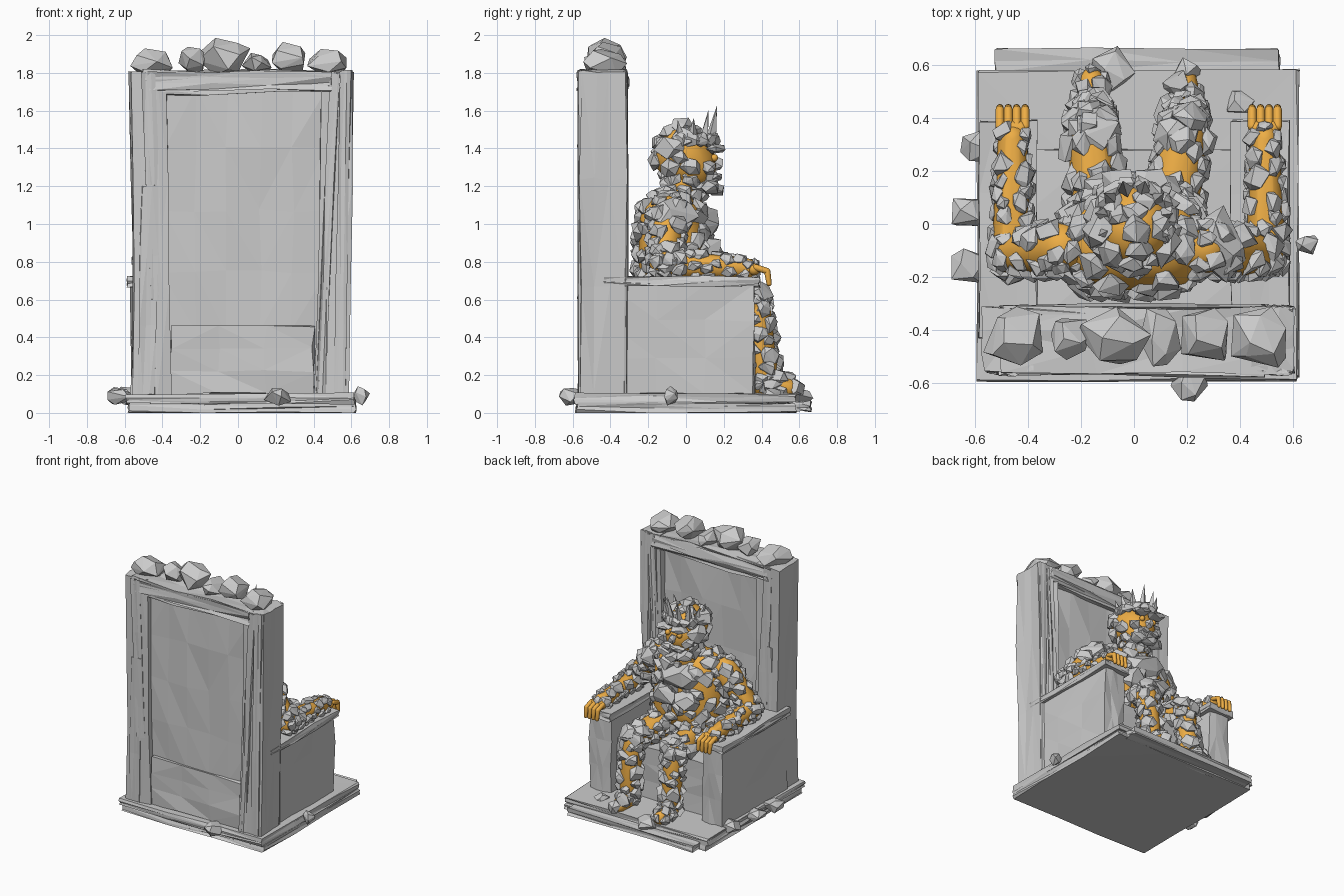
import bpy, bmesh, math, random
from mathutils import Vector as V

if "Cube" in bpy.data.objects:
    bpy.data.objects.remove(bpy.data.objects["Cube"])

random.seed(7)
gold = bpy.data.materials.new("gold")
gold.diffuse_color = (0.85, 0.42, 0.06, 1)
gold.use_nodes = True
gold.node_tree.nodes["Principled BSDF"].inputs["Base Color"].default_value = gold.diffuse_color


def finish(name, bm, mat=None, smooth=False):
    bmesh.ops.recalc_face_normals(bm, faces=bm.faces)
    me = bpy.data.meshes.new(name)
    bm.to_mesh(me)
    bm.free()
    ob = bpy.data.objects.new(name, me)
    bpy.context.collection.objects.link(ob)
    if mat:
        me.materials.append(mat)
    for p in me.polygons:
        p.use_smooth = smooth
    return ob


def hull(bm, pts):
    verts = [bm.verts.new(p) for p in pts]
    bmesh.ops.convex_hull(bm, input=verts)
    bmesh.ops.delete(bm, geom=[v for v in verts if v.is_valid and not v.link_faces], context='VERTS')


# Rough-hewn stone block: divided box with wobbling faces
def block(name, lo, hi, jit=0.008, cuts=2, lean=0):
    bm = bmesh.new()
    bmesh.ops.create_cube(bm, size=1)
    bmesh.ops.subdivide_edges(bm, edges=bm.edges[:], cuts=cuts, use_grid_fill=True)
    lo, hi = V(lo), V(hi)
    for v in bm.verts:
        t = v.co.z + 0.5
        v.co = V([lo[i] + (v.co[i] + 0.5) * (hi[i] - lo[i]) for i in range(3)])
        v.co += V([random.uniform(-jit, jit) for _ in range(3)])
        v.co.x += lean * t
        v.co.z = max(v.co.z, 0)
    bmesh.ops.triangulate(bm, faces=bm.faces[:])
    return finish(name, bm)


# Angular boulder added to a bmesh, size along (side, side, normal)
def boulder(bm, pos, size, normal=(0, 0, 1), n=15):
    q = V(normal).to_track_quat('Z', 'Y')
    pts = []
    for i in range(n):
        z = 1 - 2 * (i + 0.5) / n
        a = i * 2.4 + random.uniform(-0.5, 0.5)
        r = math.sqrt(1 - z * z)
        d = V((r * math.cos(a), r * math.sin(a), z)) * random.uniform(0.86, 1.15)
        pts.append(V(pos) + q @ V([d[k] * size[k] for k in range(3)]))
    hull(bm, pts)


# Golden body part (hull of spheres) and an armour of stones scattered over it
def body(name, balls, stone=0.045, gap=1.25, skip=None, tries=900):
    bm = bmesh.new()
    pts = []
    for c, r in balls:
        for i in range(7):
            th = math.pi * i / 6
            for j in range(12 if 0 < i < 6 else 1):
                a = math.tau * j / 12
                pts.append(V(c) + r * V((math.sin(th) * math.cos(a), math.sin(th) * math.sin(a), math.cos(th))))
    hull(bm, pts)
    bmesh.ops.triangulate(bm, faces=bm.faces[:])
    bmesh.ops.recalc_face_normals(bm, faces=bm.faces)
    tris = [([v.co.copy() for v in f.verts], f.normal.copy(), f.calc_area()) for f in bm.faces]
    finish(name, bm, gold, True)
    if not stone:
        return
    rocks, placed = bmesh.new(), []
    for (p, nrm, _) in random.choices(tris, weights=[t[2] for t in tris], k=tries):
        u, w = random.random(), random.random()
        if u + w > 1:
            u, w = 1 - u, 1 - w
        c = p[0] + (p[1] - p[0]) * u + (p[2] - p[0]) * w
        s = stone * random.uniform(0.75, 1.3)
        if (skip and skip(c, nrm)) or any((c - o).length < gap * (s + k) / 2 for o, k in placed):
            continue
        placed.append((c, s))
        boulder(rocks, c, (s, s * random.uniform(0.7, 1), s * 0.65), nrm, random.choice((9, 11, 13)))
    finish(name + "_stones", rocks)


# Plinth
block("plinth", (-0.59, -0.59, 0.05), (0.62, 0.58, 0.1))
block("plinth_base", (-0.58, -0.58, 0), (0.62, 0.58, 0.055))
block("front_step", (-0.52, 0.54, 0.01), (0.55, 0.66, 0.06))

# Throne back: posts, beams, recessed panels
block("left_post", (-0.55, -0.56, 0.09), (-0.36, -0.32, 1.81), 0.01, lean=-0.02)
block("right_post", (0.41, -0.56, 0.09), (0.58, -0.32, 1.81), 0.01, lean=0.03)
block("top_beam", (-0.5, -0.56, 1.69), (0.54, -0.32, 1.81), 0.012)
block("back_panel", (-0.4, -0.52, 0.1), (0.46, -0.36, 1.72), 0.012, 4)
block("lower_panel", (-0.36, -0.545, 0.1), (0.4, -0.4, 0.46), 0.01)
for y in (-0.57, -0.335):
    for x, z0, z1, w, l in ((-0.53, 0.1, 1.2, 0.09, 0.02), (-0.46, 0.6, 1.8, 0.07, -0.05),
                            (0.41, 0.1, 1.8, 0.05, 0.08), (0.51, 0.1, 1.81, 0.06, 0.03)):
        block("post_splinter", (x, y, z0), (x + w, y + 0.025, z1), 0.006, lean=l)
    block("beam_splinter", (-0.47, y, 1.71), (0.5, y + 0.025, 1.8), 0.012)

# Seat and arms of the throne
block("seat", (-0.4, -0.4, 0.1), (0.42, 0.28, 0.5))
for s in (-1, 1):
    x0, x1 = sorted((s * 0.39, s * 0.565))
    block("throne_arm", (x0, -0.42, 0.1), (x1, 0.36, 0.68), 0.008)
    block("arm_cap", (x0 - 0.02, -0.43, 0.67), (x1 + 0.02, 0.39, 0.72), 0.007)

# Loose boulders on the crest and around the plinth
bm = bmesh.new()
for x, z, r, h in ((-0.45, 1.855, 0.12, 0.075), (-0.24, 1.87, 0.075, 0.08), (-0.07, 1.89, 0.13, 0.1),
                   (0.1, 1.85, 0.085, 0.06), (0.28, 1.875, 0.11, 0.09), (0.48, 1.855, 0.12, 0.075)):
    boulder(bm, (x, -0.43, z), (r, 0.12 if r > 0.08 else 0.09, h), n=14)
finish("crest_boulders", bm)
bm = bmesh.new()
for x, y, r in ((-0.63, 0.04, 0.075), (-0.63, -0.16, 0.08), (-0.59, 0.3, 0.075), (0.655, -0.08, 0.045),
                (0.21, -0.6, 0.08), (-0.08, 0.59, 0.09), (0.4, 0.46, 0.06)):
    boulder(bm, (x, y, 0.09), (r, r, 0.05), n=12)
finish("plinth_boulders", bm)

# Torso
body("torso", [((s * 0.11, -0.08, 1.0), 0.17) for s in (-1, 1)] +
     [((s * 0.1, -0.06, 0.72), 0.19) for s in (-1, 1)], 0.065, 1.15)
body("neck", [((0, -0.02, 1.1), 0.11), ((0, 0, 1.25), 0.1)], 0.055)
bm = bmesh.new()
boulder(bm, (0, 0.09, 1.0), (0.19, 0.1, 0.1))
boulder(bm, (0.09, 0.12, 0.85), (0.11, 0.08, 0.09))
boulder(bm, (-0.1, 0.12, 0.85), (0.1, 0.08, 0.09))
boulder(bm, (0.33, -0.07, 1.04), (0.1, 0.15, 0.11))
finish("chest_boulders", bm)

# Limbs
for s, side in ((-1, "left"), (1, "right")):
    ax = -0.46 if s < 0 else 0.495
    lx = -0.16 if s < 0 else 0.19
    ex = -0.465 if s < 0 else 0.5
    out = lambda c, n, s=s: n.x * s > 0.5 and -0.13 < c.y < -0.05 and c.z > 0.88
    body(side + "_upper_arm", [((s * 0.27, -0.09, 1.05), 0.1), ((ex, -0.12, 0.8), 0.075)], 0.056, 1.2, out)
    top = lambda c, n, ax=ax: n.z > 0.6 and abs(c.x - ax) < 0.03 and c.y > 0.0
    body(side + "_forearm", [((ex, -0.12, 0.79), 0.075), ((ax, 0.32, 0.765), 0.055)], 0.047, 1.2, top)
    body(side + "_hand", [((ax - 0.03, 0.36, 0.76), 0.032), ((ax + 0.03, 0.36, 0.76), 0.032)], 0)
    for k in range(4):
        x = ax - 0.048 + k * 0.032
        body(side + "_finger", [((x, 0.37, 0.77), 0.017), ((x, 0.43, 0.75), 0.017)], 0)
        body(side + "_fingertip", [((x, 0.43, 0.75), 0.017), ((x, 0.44, 0.685), 0.014)], 0)
    body(side + "_thigh", [((s * 0.13, -0.02, 0.6), 0.11), ((lx, 0.35, 0.58), 0.085)], 0.06, 1.2,
         lambda c, n: n.z > 0.6 and 0.2 < c.y < 0.27)
    body(side + "_shin", [((lx, 0.37, 0.57), 0.075), ((lx, 0.42, 0.18), 0.07)], 0.055, 1.2,
         lambda c, n, lx=lx: abs(c.x - lx) < 0.03 and n.y > 0.4 and (0.3 < c.z < 0.5 or c.z < 0.2))
    body(side + "_foot", [((lx, 0.42, 0.15), 0.07), ((lx, 0.54, 0.13), 0.05)], 0.05, 1.2,
         lambda c, n: c.z < 0.12 or (n.z > 0.85 and c.y > 0.49))
    bm = bmesh.new()
    boulder(bm, (lx - 0.02 * s, 0.34, 0.635), (0.1, 0.09, 0.05), n=13)
    finish(side + "_knee_boulder", bm)

# Head, with a bare golden face
body("head", [((0, -0.02, 1.365), 0.15), ((0, 0.03, 1.31), 0.135)], 0.068, 1.1,
     lambda c, n: n.y > 0.35 and 1.24 < c.z < 1.43)
bm = bmesh.new()
for s in (-1, 1):
    boulder(bm, (s * 0.06, 0.16, 1.4), (0.07, 0.055, 0.028), n=12)
    boulder(bm, (s * 0.1, 0.12, 1.295), (0.05, 0.045, 0.04), n=12)
    boulder(bm, (s * 0.045, 0.16, 1.25), (0.055, 0.035, 0.022), n=12)
    boulder(bm, (s * 0.075, 0.13, 1.195), (0.065, 0.055, 0.04), n=12)
boulder(bm, (0, 0.165, 1.315), (0.028, 0.035, 0.04), n=12)
boulder(bm, (0, 0.155, 1.18), (0.07, 0.055, 0.035), n=12)
finish("face_stones", bm)
for s in (-1, 1):
    body("eye", [((s * 0.05, 0.15, 1.35), 0.02)], 0)

# Crown: stone rim and leaning spikes
bm = bmesh.new()
for i in range(10):
    a = math.radians(-20 + 220 * i / 9)
    d = V((math.cos(a), math.sin(a), 0))
    boulder(bm, V((0, 0.02, 1.445)) + d * 0.135, (0.05, 0.04, 0.03), d, 12)
for i in range(8):
    a = math.radians(-25 + 230 * i / 7)
    d = V((math.cos(a), math.sin(a), 0))
    b = V((0, 0.02, 1.45)) + d * 0.115
    h = 0.1 + 0.08 * max(0, d.y) * (1 if i % 2 else 0.7)
    side = V((-d.y, d.x, 0)) * 0.03
    hull(bm, [b + side, b - side, b + d * 0.03, b - d * 0.03, b + d * 0.035 + V((0, 0, h))])
finish("crown", bm)
